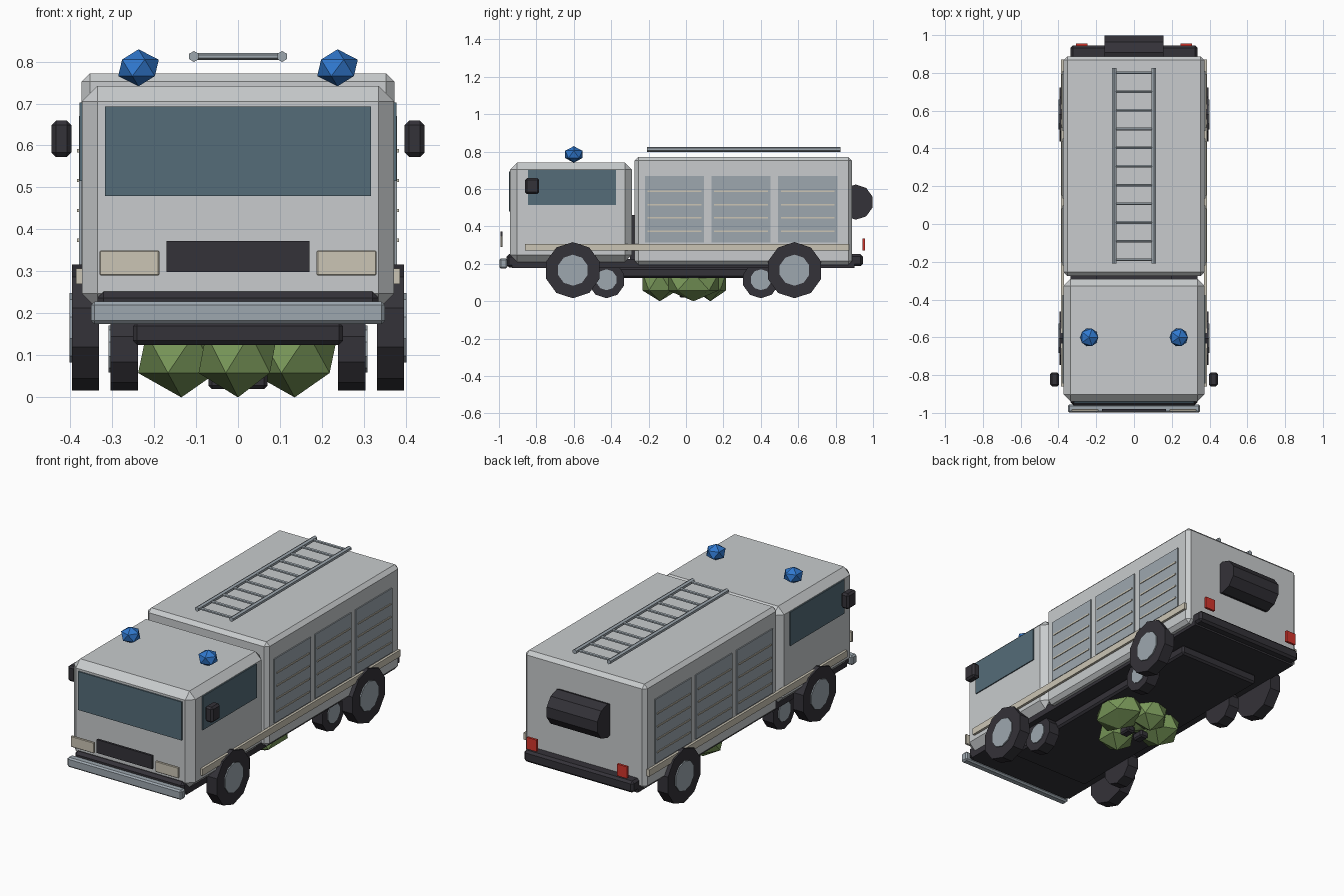
import bpy, bmesh, math
from mathutils import Matrix, Vector

if "Cube" in bpy.data.objects:
    bpy.data.objects.remove(bpy.data.objects["Cube"])


def material(name, rgb):
    m = bpy.data.materials.new(name)
    m.diffuse_color = (*rgb, 1)
    m.use_nodes = True
    m.node_tree.nodes["Principled BSDF"].inputs["Base Color"].default_value = m.diffuse_color
    return m


PAINT = material("pale grey paint", (0.58, 0.60, 0.61))
GLASS = material("dark glass", (0.09, 0.15, 0.19))
CREAM = material("cream", (0.60, 0.56, 0.46))
STEEL = material("blue grey steel", (0.34, 0.39, 0.43))
BLACK = material("black rubber", (0.034, 0.032, 0.040))
BLUE = material("beacon blue", (0.03, 0.19, 0.62))
RED = material("tail light red", (0.65, 0.035, 0.025))
GREEN = material("leaf green", (0.19, 0.31, 0.10))


def finish(name, bm, mats):
    me = bpy.data.meshes.new(name)
    bm.to_mesh(me)
    bm.free()
    for m in mats:
        me.materials.append(m)
    ob = bpy.data.objects.new(name, me)
    bpy.context.collection.objects.link(ob)
    return ob


def box(name, x, y, z, mat, bevel=0):
    """Box from (min, max) ranges, with optional single chamfer."""
    bm = bmesh.new()
    r = (x, y, z)
    c = Vector([(a + b) / 2 for a, b in r])
    s = [b - a for a, b in r]
    bmesh.ops.create_cube(bm, size=1, matrix=Matrix.Translation(c) @ Matrix.Diagonal((*s, 1)))
    ob = finish(name, bm, [mat])
    if bevel:
        mod = ob.modifiers.new("chamfer", "BEVEL")
        mod.width, mod.segments = bevel, 1
    return ob


def pair(name, x, y, z, mat, bevel=0):
    """Matching boxes on the right and left sides."""
    box(name + "_right", x, y, z, mat, bevel)
    box(name + "_left", (-x[1], -x[0]), y, z, mat, bevel)


def rod(name, centre, axis, length, radius, sides, mat):
    """Prism along x or y, with a corner pointing down."""
    bm = bmesh.new()
    if axis == "x":
        rot = Matrix.Rotation(math.pi / 2, 4, "Y")
    else:
        rot = Matrix.Rotation(math.pi / 2, 4, "X") @ Matrix.Rotation(math.pi / 2, 4, "Z")
    bmesh.ops.create_cone(bm, cap_ends=True, segments=sides, radius1=radius, radius2=radius,
                          depth=length, matrix=Matrix.Translation(centre) @ rot)
    # turn so that one corner sits lowest
    low = min(bm.verts, key=lambda v: v.co.z).co - Vector(centre)
    ang = math.atan2(low.y, -low.z) if axis == "x" else math.atan2(-low.x, -low.z)
    bmesh.ops.rotate(bm, cent=centre, verts=bm.verts,
                     matrix=Matrix.Rotation(-ang, 3, axis.upper()))
    return finish(name, bm, [mat])


def blob(name, centre, scale, mat):
    bm = bmesh.new()
    bmesh.ops.create_icosphere(bm, subdivisions=1, radius=1,
                               matrix=Matrix.Translation(centre) @ Matrix.Diagonal((*scale, 1)))
    return finish(name, bm, [mat])


# Main volumes
box("cab", (-0.372, 0.372), (-0.94, -0.29), (0.21, 0.742), PAINT, 0.037)
box("equipment_body", (-0.373, 0.373), (-0.275, 0.888), (0.195, 0.772), PAINT, 0.02)
box("cab_connector", (-0.2, 0.2), (-0.3, -0.265), (0.22, 0.46), BLACK)

# Chassis and bumpers
box("chassis", (-0.335, 0.335), (-0.93, 0.9), (0.178, 0.225), BLACK)
box("lower_frame", (-0.25, 0.25), (-0.7, 0.7), (0.125, 0.18), BLACK, 0.01)
box("front_sill", (-0.335, 0.335), (-0.96, -0.88), (0.18, 0.252), BLACK, 0.015)
box("front_bumper", (-0.35, 0.35), (-0.998, -0.955), (0.175, 0.228), STEEL, 0.008)
box("rear_bumper", (-0.335, 0.335), (0.875, 0.945), (0.188, 0.252), BLACK, 0.012)

# Front details
box("windscreen", (-0.317, 0.317), (-0.947, -0.938), (0.48, 0.693), GLASS)
box("grille", (-0.17, 0.17), (-0.993, -0.98), (0.299, 0.373), BLACK)
pair("headlight", (0.187, 0.33), (-0.993, -0.98), (0.29, 0.35), CREAM, 0.003)

# Side details
pair("side_window", (0.37, 0.378), (-0.845, -0.375), (0.515, 0.702), GLASS)
pair("mirror", (0.397, 0.444), (-0.86, -0.785), (0.573, 0.659), BLACK, 0.01)
pair("side_stripe", (0.37, 0.386), (-0.86, 0.872), (0.27, 0.307), CREAM)
for i in range(3):
    y0 = -0.22 + i * 0.356
    pair(f"shutter_{i}", (0.37, 0.379), (y0, y0 + 0.317), (0.315, 0.67), STEEL)
    for j in range(4):
        z = 0.374 + j * 0.0713
        pair(f"shutter_slat_{i}_{j}", (0.376, 0.383), (y0 + 0.015, y0 + 0.302),
             (z - 0.004, z + 0.004), CREAM)

# Large outer wheels and small inner wheels
for side in (-1, 1):
    tag = "right" if side > 0 else "left"
    for end, y in (("front", -0.605), ("rear", 0.58)):
        rod(f"{end}_{tag}_tyre", (side * 0.363, y, 0.166), "x", 0.064, 0.15, 10, BLACK)
        rod(f"{end}_{tag}_hub", (side * 0.37, y, 0.166), "x", 0.062, 0.083, 10, STEEL)
    for end, y in (("front", -0.425), ("rear", 0.4)):
        rod(f"{end}_{tag}_inner_tyre", (side * 0.271, y, 0.115), "x", 0.066, 0.099, 10, BLACK)
        rod(f"{end}_{tag}_inner_hub", (side * 0.276, y, 0.115), "x", 0.066, 0.056, 10, STEEL)

# Rear spare tyre and tail lights
rod("spare_tyre", (0, 0.908, 0.53), "x", 0.31, 0.094, 10, BLACK)
pair("tail_light", (0.247, 0.307), (0.943, 0.956), (0.27, 0.335), RED)

# Roof beacons
for side in (-1, 1):
    blob("beacon_right" if side > 0 else "beacon_left", (side * 0.237, -0.6, 0.785),
         (0.054, 0.054, 0.044), BLUE)

# Roof ladder
for side in (-1, 1):
    rod("ladder_rail_right" if side > 0 else "ladder_rail_left",
        (side * 0.105, 0.308, 0.812), "y", 1.035, 0.013, 6, STEEL)
for i in range(11):
    rod(f"ladder_rung_{i}", (0, -0.19 + i * 0.099, 0.812), "x", 0.21, 0.008, 6, STEEL)

# Leafy clump under the chassis with two small feet
for i, (x, y, sx, sy) in enumerate(((-0.135, 0.04, 0.115, 0.14), (0.135, 0.04, 0.115, 0.16),
                                    (0, 0.13, 0.105, 0.10), (0, -0.14, 0.105, 0.11))):
    blob(f"leaf_clump_{i}", (x, y, 0.105), (sx, sy, 0.105), GREEN)
blob("leaf_core", (0, 0.02, 0.12), (0.12, 0.12, 0.07), GREEN)
pair("clump_foot", (0.02, 0.07), (-0.035, 0.035), (0.02, 0.06), BLACK, 0.008)
